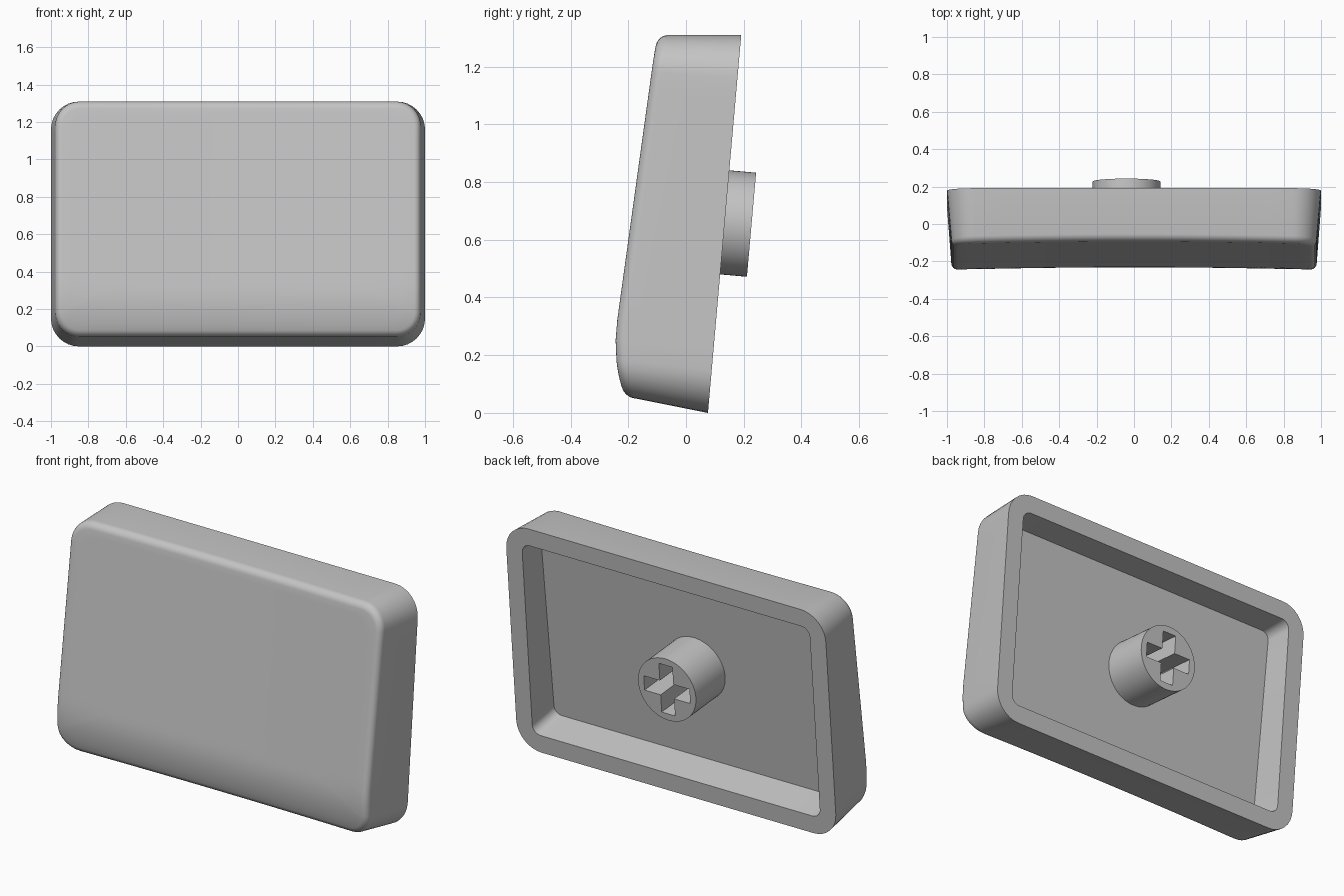
import bpy, bmesh, math
from mathutils import Vector

if "Cube" in bpy.data.objects:
    bpy.data.objects.remove(bpy.data.objects["Cube"])

TILT = math.atan2(0.115, 1.305)          # lean of the rear rim plane
grey = bpy.data.materials.new("grey plastic")
grey.diffuse_color = (0.55, 0.55, 0.55, 1)
grey.use_nodes = True
grey.node_tree.nodes["Principled BSDF"].inputs["Base Color"].default_value = grey.diffuse_color


def back_y(z):
    return 0.076 + z * math.tan(TILT)


def front_y(x, z):
    # straight slope, curling back near the bottom, with a shallow sideways dish
    y = -0.239 + 0.1385 * (z - 0.32) + 0.87 * max(0, 0.32 - z) ** 2
    return y + 0.013 * max(0, 1 - (x / 0.96) ** 2)


def outline(hx, z0, z1, r, arc=8, side=14):
    """Rounded rectangle as (x, z) points, with subdivided sides."""
    pts = []
    corners = [(hx - r, z1 - r), (r - hx, z1 - r), (r - hx, z0 + r), (hx - r, z0 + r)]
    for k, (cx, cz) in enumerate(corners):
        for i in range(arc + 1):
            a = math.pi / 2 * (k + i / arc)
            pts.append((cx + r * math.cos(a), cz + r * math.sin(a)))
        a = math.pi / 2 * (k + 1)
        nx, nz = corners[(k + 1) % 4]
        sx, sz = cx + r * math.cos(a), cz + r * math.sin(a)
        ex, ez = nx + r * math.cos(a), nz + r * math.sin(a)
        for i in range(1, side):
            t = i / side
            pts.append((sx + (ex - sx) * t, sz + (ez - sz) * t))
    return pts


def finish(ob, angle):
    ob.data.materials.clear()
    ob.data.materials.append(grey)
    bpy.ops.object.select_all(action='DESELECT')
    ob.select_set(True)
    bpy.context.view_layer.objects.active = ob
    bpy.ops.object.shade_smooth_by_angle(angle=math.radians(angle))


# Cap shell: rings from the hollow floor, over the rim, to the front face
rings = []
rings.append([(x, back_y(z) - 0.19 + 0.03 * z, z) for x, z in outline(0.89, 0.145, 1.205, 0.045)])
rings.append([(x, back_y(z), z) for x, z in outline(0.90, 0.10, 1.21, 0.05)])
rings.append([(x, back_y(z), z) for x, z in outline(1.0, 0.0, 1.309, 0.15)])
R = 0.036
for i in range(7):
    a = math.pi / 2 * i / 6
    c = R * (1 - math.cos(a))
    pts = outline(0.977 - c, 0.05 + c, 1.309 - c, 0.13 - c)
    rings.append([(x, front_y(x, z) + R * (1 - math.sin(a)), z) for x, z in pts])
zc = 0.68
face = outline(0.977 - R, 0.05 + R, 1.309 - R, 0.13 - R)
for i in range(1, 18):
    s = 1 - i / 18
    pts = [(x * s, zc + (z - zc) * s) for x, z in face]
    rings.append([(x, front_y(x, z), z) for x, z in pts])

bm = bmesh.new()
loops = [[bm.verts.new(p) for p in ring] for ring in rings]
n = len(loops[0])
for a, b in zip(loops, loops[1:]):
    for i in range(n):
        j = (i + 1) % n
        bm.faces.new((a[i], a[j], b[j], b[i]))
bm.faces.new(loops[0])
tip = bm.verts.new((0, front_y(0, zc), zc))
for i in range(n):
    bm.faces.new((loops[-1][i], loops[-1][(i + 1) % n], tip))
bmesh.ops.recalc_face_normals(bm, faces=bm.faces)
mesh = bpy.data.meshes.new("cap_shell")
bm.to_mesh(mesh)
bm.free()
shell = bpy.data.objects.new("cap_shell", mesh)
bpy.context.collection.objects.link(shell)
finish(shell, 35)

# Stem: round post with a cross-shaped socket, extruded square to the rim
L, W, RAD, LENGTH = 0.143, 0.042, 0.181, 0.28
circle = [(RAD * math.cos(2 * math.pi * i / 64), RAD * math.sin(2 * math.pi * i / 64)) for i in range(64)]
arm = [(L, -W), (L, W), (W, W)]
cross = []
for k in range(4):
    ca, sa = round(math.cos(k * math.pi / 2)), round(math.sin(k * math.pi / 2))
    cross += [(x * ca - y * sa, x * sa + y * ca) for x, y in arm]
curve = bpy.data.curves.new("stem", 'CURVE')
curve.dimensions = '2D'
curve.fill_mode = 'BOTH'
curve.extrude = LENGTH / 2
for pts in (circle, cross):
    sp = curve.splines.new('POLY')
    sp.points.add(len(pts) - 1)
    for p, (x, y) in zip(sp.points, pts):
        p.co = (x, y, 0, 1)
    sp.use_cyclic_u = True
stem = bpy.data.objects.new("stem", curve)
bpy.context.collection.objects.link(stem)
axis = Vector((0, math.cos(TILT), -math.sin(TILT)))
stem.location = Vector((-0.04, 0.227, 0.652)) - axis * LENGTH / 2
stem.rotation_euler = (-math.pi / 2 - TILT, 0, 0)
bpy.ops.object.select_all(action='DESELECT')
stem.select_set(True)
bpy.context.view_layer.objects.active = stem
bpy.ops.object.convert(target='MESH')
stem = bpy.context.view_layer.objects.active
stem.name = "stem"
bm = bmesh.new()
bm.from_mesh(stem.data)
bmesh.ops.remove_doubles(bm, verts=bm.verts, dist=0.0005)
bmesh.ops.recalc_face_normals(bm, faces=bm.faces)
bm.to_mesh(stem.data)
bm.free()
finish(stem, 35)
